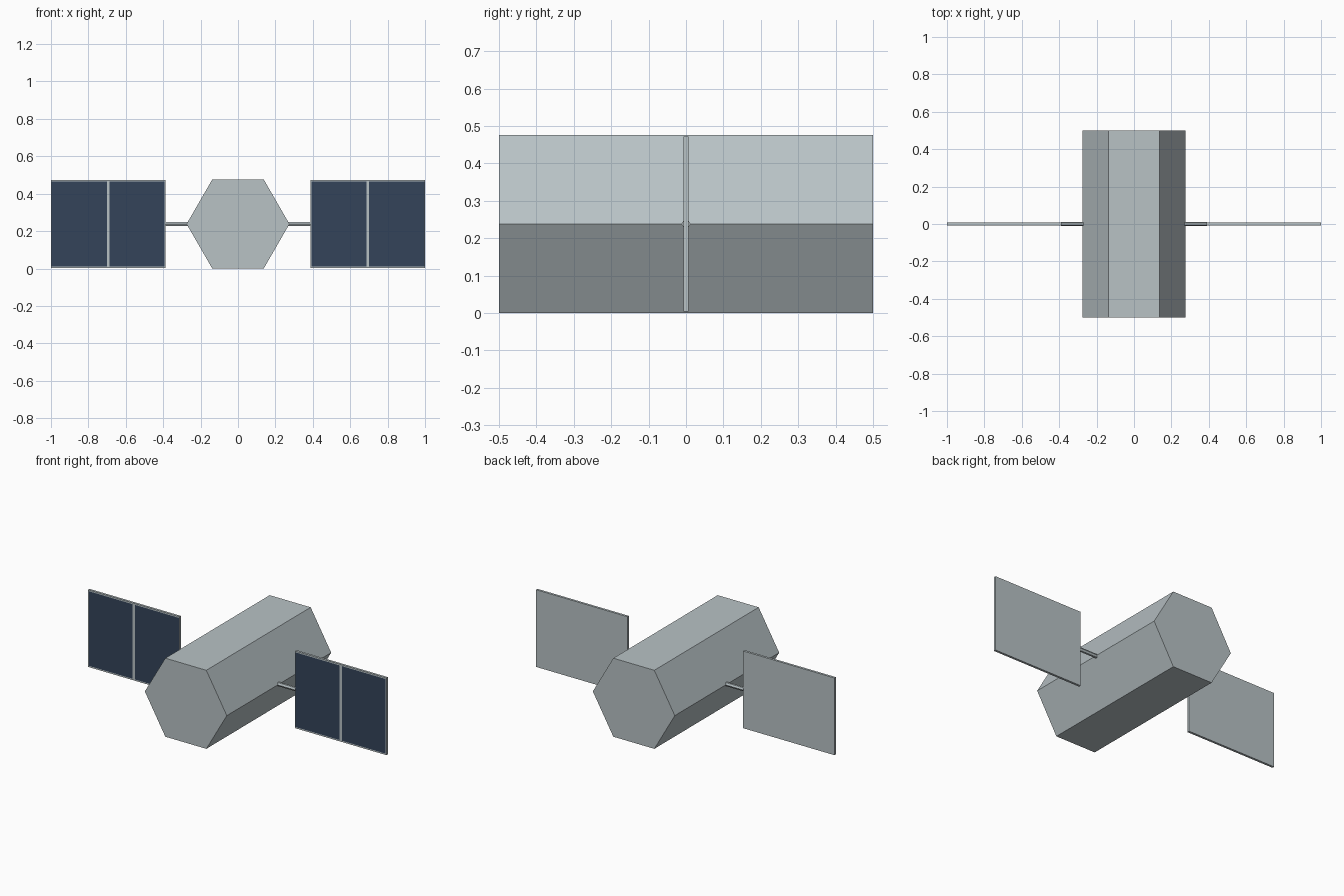
import bpy, bmesh
from math import pi
from mathutils import Matrix, Vector

cube = bpy.data.objects.get("Cube")
if cube:
    bpy.data.objects.remove(cube, do_unlink=True)

MID = 0.238  # height of the model's axis


def make_material(name, rgb):
    mat = bpy.data.materials.new(name)
    mat.use_nodes = True
    mat.diffuse_color = (*rgb, 1)
    mat.node_tree.nodes["Principled BSDF"].inputs["Base Color"].default_value = (*rgb, 1)
    return mat


metal = make_material("pale_metal", (0.48, 0.54, 0.56))
navy = make_material("navy_solar_cell", (0.033, 0.056, 0.1))


def add_object(name, bm, *materials):
    bmesh.ops.recalc_face_normals(bm, faces=bm.faces)
    mesh = bpy.data.meshes.new(name)
    bm.to_mesh(mesh)
    bm.free()
    for mat in materials:
        mesh.materials.append(mat)
    obj = bpy.data.objects.new(name, mesh)
    bpy.context.collection.objects.link(obj)
    return obj


def hex_prism(name, radius, length, centre, axis):
    """Six-sided prism along axis, with flat faces at top and bottom."""
    bm = bmesh.new()
    bmesh.ops.create_cone(bm, cap_ends=True, segments=6, radius1=radius,
                          radius2=radius, depth=length)
    if axis == "Y":
        turn = Matrix.Rotation(pi / 2, 4, "X") @ Matrix.Rotation(pi / 6, 4, "Z")
    else:
        turn = Matrix.Rotation(pi / 2, 4, "Y")
    bm.transform(Matrix.Translation(centre) @ turn)
    # Roll so that a corner lies level with the axis
    side = Vector((1, 0, 0)) if axis == "Y" else Vector((0, 1, 0))
    reach = max((v.co - Vector(centre)).dot(side) for v in bm.verts)
    if reach < radius * 0.95:
        bmesh.ops.rotate(bm, verts=bm.verts, cent=centre,
                         matrix=Matrix.Rotation(pi / 6, 3, axis))
    add_object(name, bm, metal)


def solar_panel(name, sign):
    """Thin frame with two flush cells on its front face."""
    inner, outer, half_z, half_y = 0.388, 1.0, 0.234, 0.007
    mid_x = (inner + outer) / 2
    half_x = (outer - inner) / 2
    edge_x, edge_z, bar = half_x - 0.004, half_z - 0.008, 0.0075
    bm = bmesh.new()
    bmesh.ops.create_cube(bm, size=2)
    bmesh.ops.scale(bm, verts=bm.verts, vec=(half_x, half_y, half_z))

    # Cut the borders and the centre bar
    cuts = [((x, 0, 0), (1, 0, 0)) for x in (-edge_x, -bar, bar, edge_x)]
    cuts += [((0, 0, z), (0, 0, 1)) for z in (-edge_z, edge_z)]
    for point, normal in cuts:
        bmesh.ops.bisect_plane(bm, geom=bm.verts[:] + bm.edges[:] + bm.faces[:],
                               plane_co=point, plane_no=normal)

    # Cells are the front faces inside the borders
    bm.normal_update()
    for face in bm.faces:
        c = face.calc_center_median()
        if face.normal.y < -0.9 and bar < abs(c.x) < edge_x and abs(c.z) < edge_z:
            face.material_index = 1
    bmesh.ops.translate(bm, verts=bm.verts, vec=(sign * mid_x, 0, MID))
    add_object(name, bm, metal, navy)


# Main body
hex_prism("body", 0.275, 1.0, (0, 0, MID), "Y")

# Struts and solar panels on both sides
for side, sign in (("left", 1), ("right", -1)):
    hex_prism(side + "_strut", 0.012, 0.13, (sign * 0.325, 0, MID), "X")
    solar_panel(side + "_solar_panel", sign)
